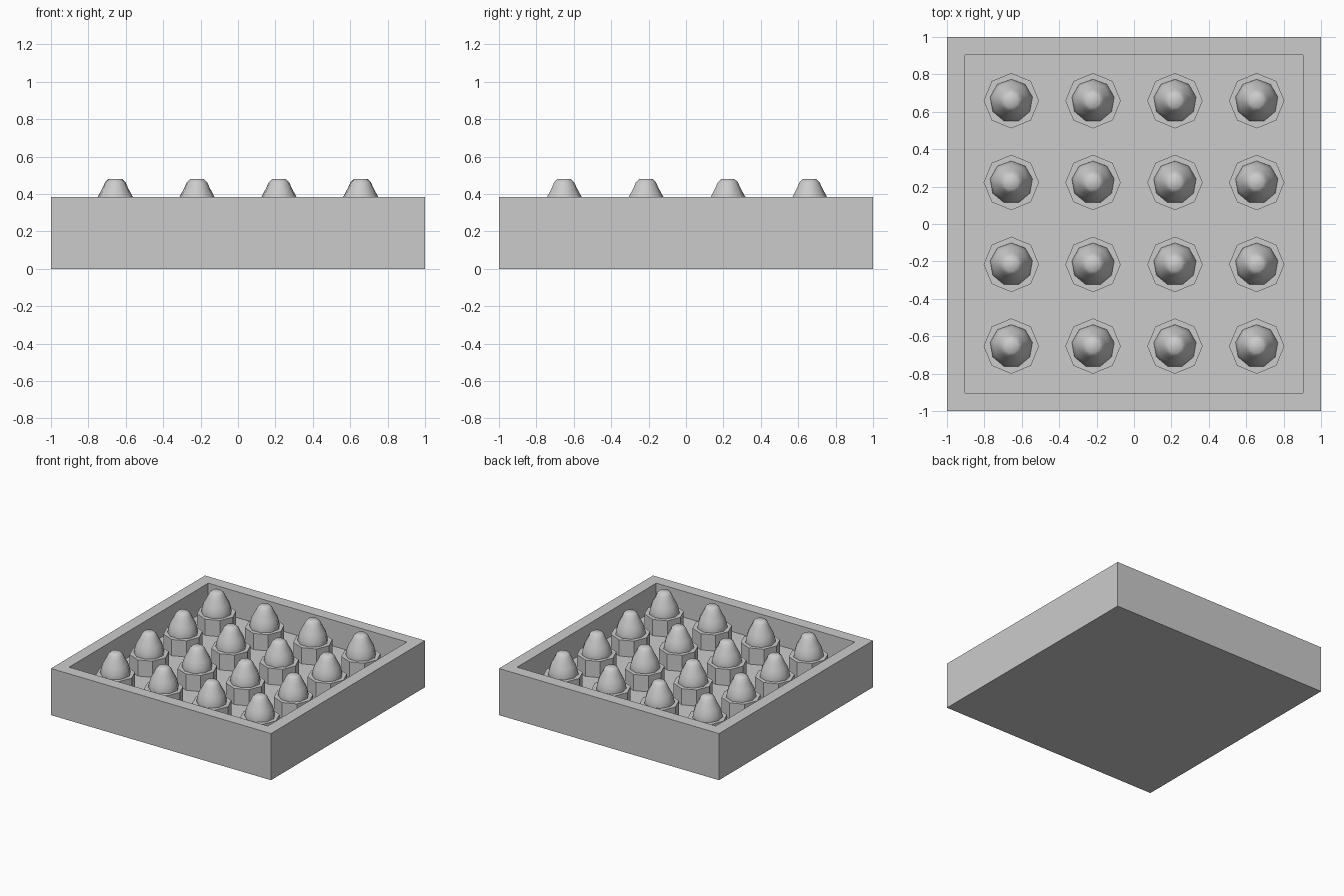
import bpy, bmesh
from math import sin, cos, pi, radians

if "Cube" in bpy.data.objects:
    bpy.data.objects.remove(bpy.data.objects["Cube"])


def make_object(name, bm, smooth=False):
    bmesh.ops.recalc_face_normals(bm, faces=bm.faces)
    mesh = bpy.data.meshes.new(name)
    bm.to_mesh(mesh)
    bm.free()
    obj = bpy.data.objects.new(name, mesh)
    bpy.context.collection.objects.link(obj)
    for p in mesh.polygons:
        p.use_smooth = smooth
    return obj


def lathe(name, profile, sides, smooth=False):
    """Stack n-sided rings of (radius, z), capped at both ends; one corner points to +y."""
    bm = bmesh.new()
    rings = [[bm.verts.new((r * cos(pi / 2 + 2 * pi * i / sides),
                            r * sin(pi / 2 + 2 * pi * i / sides), z))
              for i in range(sides)] for r, z in profile]
    for a, b in zip(rings, rings[1:]):
        for i in range(sides):
            j = (i + 1) % sides
            bm.faces.new((a[i], a[j], b[j], b[i]))
    bm.faces.new(rings[0][::-1])
    bm.faces.new(rings[-1])
    return make_object(name, bm, smooth)


WALL, TOP, FLOOR, RIM = 0.137, 0.383, 0.17, 0.303

# Tray: a box whose top face is inset and pushed down to the floor
bm = bmesh.new()
bmesh.ops.create_cube(bm, size=2)
for v in bm.verts:
    v.co.z = TOP if v.co.z > 0 else 0
bm.normal_update()
top = max(bm.faces, key=lambda f: f.calc_center_median().z)
bmesh.ops.inset_region(bm, faces=[top], thickness=WALL)
inner = bmesh.ops.extrude_discrete_faces(bm, faces=[top])["faces"][0]
for v in inner.verts:
    v.co.z = FLOOR
make_object("tray", bm)

# One octagonal cup and one pointed egg, shared over the grid
cup = lathe("cup", [(0.148, FLOOR - 0.01), (0.148, RIM)], 8)
egg = lathe("egg", [(0.105, 0.25), (0.115, RIM), (0.109, 0.34), (0.096, 0.383),
                    (0.068, 0.434), (0.056, 0.462), (0.037, 0.48)], 9, True)

# Four by four grid of cups with eggs
spots = [-0.656, -0.219, 0.219, 0.656]
for row, y in enumerate(spots):
    for col, x in enumerate(spots):
        for part in (cup, egg):
            obj = part
            if row or col:
                obj = part.copy()
                obj.name = f"{part.name}_{row}_{col}"
                bpy.context.collection.objects.link(obj)
            obj.location = (x, y + 0.003, 0)

# Keep the hidden egg base crisp
bpy.ops.object.select_all(action="DESELECT")
egg.select_set(True)
bpy.context.view_layer.objects.active = egg
egg.data.set_sharp_from_angle(angle=radians(60))
